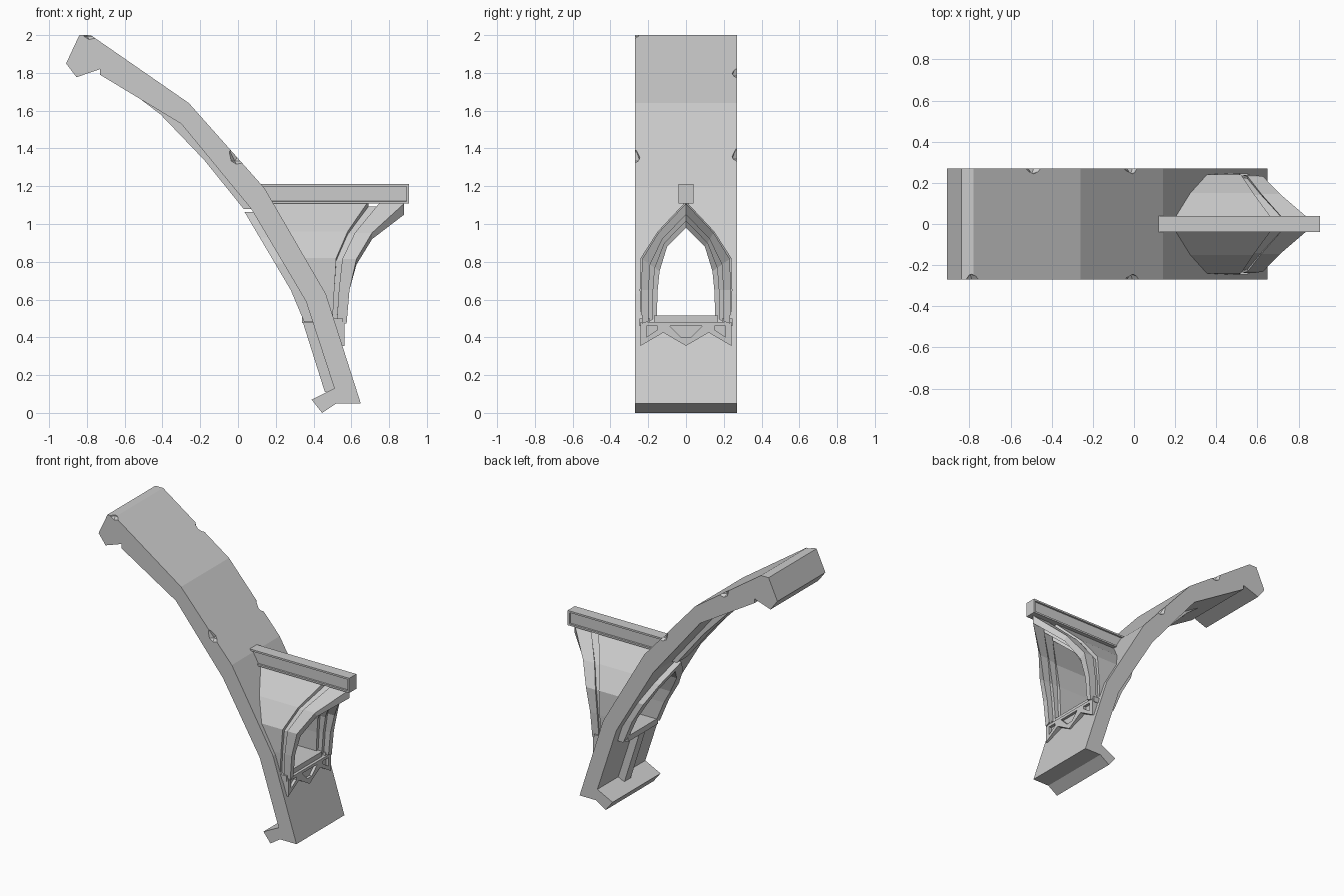
import bpy, bmesh
from mathutils import Vector

default_cube = bpy.data.objects.get("Cube")
if default_cube:
    bpy.data.objects.remove(default_cube)

stone = bpy.data.materials.new("stone_grey")
stone.use_nodes = True
GREY = (0.6, 0.6, 0.6, 1)
stone.diffuse_color = GREY
stone.node_tree.nodes["Principled BSDF"].inputs["Base Color"].default_value = GREY


def finish(bm, name):
    bmesh.ops.remove_doubles(bm, verts=bm.verts, dist=0.0005)
    bmesh.ops.recalc_face_normals(bm, faces=bm.faces)
    mesh = bpy.data.meshes.new(name)
    bm.to_mesh(mesh)
    bm.free()
    mesh.materials.append(stone)
    obj = bpy.data.objects.new(name, mesh)
    bpy.context.collection.objects.link(obj)
    return obj


def prism(name, outline, axis, low, high):
    """Extrude a 2D outline along x (outline is y,z) or along y (outline is x,z)."""
    bm = bmesh.new()
    place = (lambda a, b: (low, a, b)) if axis == "x" else (lambda a, b: (a, low, b))
    face = bm.faces.new([bm.verts.new(place(a, b)) for a, b in outline])
    moved = bmesh.ops.extrude_face_region(bm, geom=[face])["geom"]
    step = Vector((high - low, 0, 0)) if axis == "x" else Vector((0, high - low, 0))
    bmesh.ops.translate(bm, vec=step, verts=[v for v in moved if isinstance(v, bmesh.types.BMVert)])
    return finish(bm, name)


def box(name, xs, ys, zs):
    outline = [(xs[0], zs[0]), (xs[1], zs[0]), (xs[1], zs[1]), (xs[0], zs[1])]
    return prism(name, outline, "y", *ys)


def carve(obj, cutters):
    for cutter in cutters:
        mod = obj.modifiers.new("cut", "BOOLEAN")
        mod.operation, mod.solver, mod.object = "DIFFERENCE", "EXACT", cutter
    graph = bpy.context.evaluated_depsgraph_get()
    result = bpy.data.meshes.new_from_object(obj.evaluated_get(graph))
    obj.modifiers.clear()
    obj.data = result
    for cutter in cutters:
        bpy.data.objects.remove(cutter)


def follow(line, z):
    """x of a descending x,z line at height z."""
    for (xa, za), (xb, zb) in zip(line, line[1:]):
        if z >= zb:
            break
    return xa + (xb - xa) * (za - z) / (za - zb)


# Curved roof slab with hooked ends
HALF = 0.27
outer_line = [(-0.78, 2), (-0.26, 1.64), (0.14, 1.19), (0.465, 0.63), (0.65, 0.05)]
inner_line = [(-0.73, 1.79), (-0.3, 1.53), (0.07, 1.08), (0.36, 0.59), (0.51, 0.13)]
foot = [(0.52, 0.05), (0.445, 0), (0.39, 0.07)]
top_hook = [(-0.73, 1.82), (-0.855, 1.777), (-0.91, 1.85), (-0.84, 2)]
roof = prism("roof_slab", outer_line + foot + inner_line[::-1] + top_hook, "y", -HALF, HALF)

# Arch of the dormer: half contours from apex down, as y,z
outer_arch = [(0, 1.12), (0.15, 0.96), (0.24, 0.82), (0.245, 0.65), (0.24, 0.47)]
inner_arch = [(0, 0.98), (0.1, 0.88), (0.14, 0.75), (0.15, 0.65), (0.155, 0.5)]
wall_x = [0.69, 0.58, 0.52, 0.51, 0.5]
front_x = [0.88, 0.71, 0.627, 0.59, 0.575]

opening = [(-y, z) for y, z in inner_arch[:0:-1]] + inner_arch
cutters = [prism("opening_cutter", opening, "x", -0.2, 0.8)]

# Chipped slab edges
for side, x, z in [(-1, 0.0, 1.34), (1, 0.0, 1.35), (1, -0.48, 1.79), (-1, -0.78, 2)]:
    bm = bmesh.new()
    bmesh.ops.create_icosphere(bm, subdivisions=1, radius=0.06)
    bmesh.ops.translate(bm, vec=(x, side * (HALF + 0.025), z + 0.02), verts=bm.verts)
    cutters.append(finish(bm, "chip_cutter"))
carve(roof, cutters)


def section(blend, depth, line=None, shift=0):
    """One arch contour: blend goes outer to inner, depth goes wall to front."""
    half = []
    for k, (a, b) in enumerate(zip(outer_arch, inner_arch)):
        y, z = Vector(a).lerp(Vector(b), blend)
        x = follow(line, z) + shift if line else wall_x[k] + (front_x[k] - wall_x[k]) * depth
        half.append((x, y, z))
    return [(x, -y, z) for x, y, z in half[:0:-1]] + half


def loft(name, sections):
    """Skin a closed ring of arch contours and cap the two feet."""
    bm = bmesh.new()
    rows = [[bm.verts.new(p) for p in s] for s in sections]
    for a, b in zip(rows, rows[1:] + rows[:1]):
        for i in range(len(a) - 1):
            bm.faces.new((a[i], a[i + 1], b[i + 1], b[i]))
    for end in (0, -1):
        bm.faces.new([row[end] for row in rows])
    return finish(bm, name)


# Dormer hood with stepped arch moulding
steps = [(0, 0), (0.2, 0), (0.2, 0.3), (0.08, 0.3), (0.08, 1), (0.5, 1),
         (0.5, 0.5), (0.75, 0.5), (0.75, 0.1), (1, 0.1)]
loft("dormer_hood", [section(0, 0, outer_line, -0.03)] + [section(*s) for s in steps]
     + [section(1, 0, inner_line, -0.02)])

# Casing around the opening on the underside
loft("inner_casing", [section(t, 0, inner_line, d)
                      for t, d in [(0.4, 0.03), (0.4, -0.045), (1, -0.045), (1, 0.03)]])

# Ridge beam with recessed side panels
bm = bmesh.new()
bmesh.ops.create_cube(bm, size=1)
bmesh.ops.scale(bm, vec=(0.79, 0.08, 0.105), verts=bm.verts)
bmesh.ops.translate(bm, vec=(0.51, 0, 1.16), verts=bm.verts)
bm.normal_update()
for panel in [f for f in bm.faces if abs(f.normal.y) > 0.9]:
    bmesh.ops.inset_region(bm, faces=[panel], thickness=0.018)
    bmesh.ops.inset_region(bm, faces=[panel], thickness=0.001, depth=-0.012)
finish(bm, "ridge_beam")

# Window sill and zigzag apron with cut panels
box("window_sill", (0.34, 0.545), (-0.17, 0.17), (0.475, 0.515))
LOW, PEAK, TOP = 0.355, 0.425, 0.48
apron = prism("sill_apron", [(-0.24, TOP), (-0.24, LOW), (-0.12, PEAK), (0, LOW),
                             (0.12, PEAK), (0.24, LOW), (0.24, TOP)], "x", 0.46, 0.565)
pockets = [prism("pocket_cutter", [(-0.085, 0.46), (0.085, 0.46), (0.025, 0.4), (-0.025, 0.4)],
                 "x", 0.545, 0.7)]
for side in (-1, 1):
    corner = [(side * 0.21, 0.46), (side * 0.15, 0.46), (side * 0.15, 0.44), (side * 0.21, 0.4)]
    pockets.append(prism("pocket_cutter", corner, "x", 0.545, 0.7))
    box("apron_corner_block", (0.48, 0.555), sorted((side * 0.19, side * 0.245)), (0.46, 0.5))
carve(apron, pockets)

# Ribs along the underside
upper_rib = [(-0.66, 1.77), (-0.62, 1.74), (-0.41, 1.58), (-0.18, 1.34), (0.03, 1.08),
             (0.1, 1.08), (-0.28, 1.55)]
prism("upper_rib", upper_rib, "y", -0.06, 0.06)
prism("lower_rib", [(0.34, 0.49), (0.46, 0.11), (0.53, 0.12), (0.42, 0.49)], "y", -0.035, 0.035)
